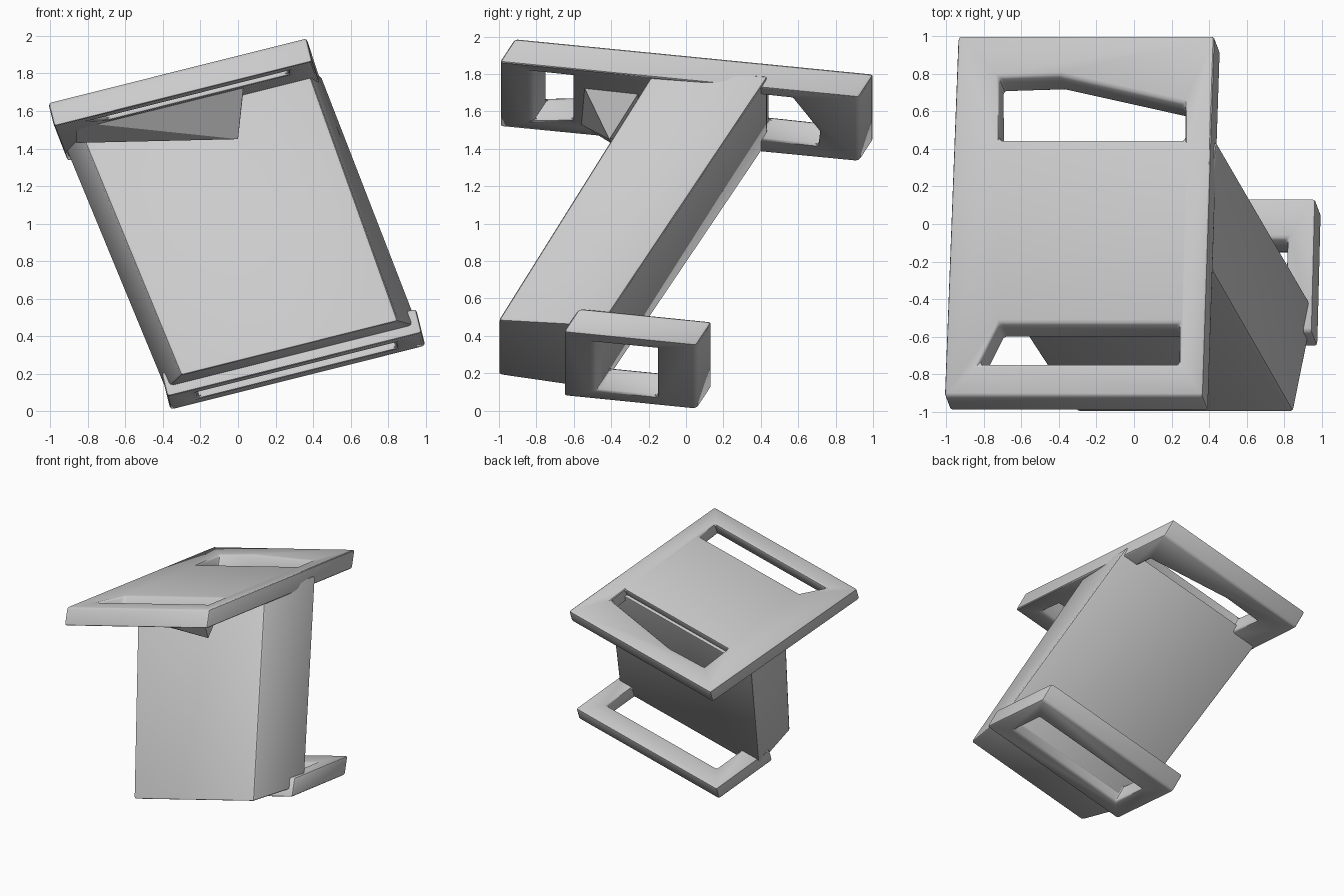
import bpy, bmesh, math
from mathutils import Matrix, Vector

cube = bpy.data.objects.get("Cube")
if cube:
    bpy.data.objects.remove(cube, do_unlink=True)

# Tilted frame: across the width, along the plates, through the thickness
across = Vector((0.97, 0, 0.243)).normalized()
along = Vector((0.025, 0.995, -0.1)).normalized()
normal = across.cross(along).normalized()
along = normal.cross(across)
frame = Matrix((across, along, normal)).transposed().to_4x4()
frame.translation = (0, 0, 1)

grey = bpy.data.materials.new("light_grey")
grey.use_nodes = True
grey.diffuse_color = (0.6, 0.6, 0.6, 1)
shader = next(n for n in grey.node_tree.nodes if n.type == 'BSDF_PRINCIPLED')
shader.inputs["Base Color"].default_value = (0.6, 0.6, 0.6, 1)

LEAN = 0.5  # ends and openings slope with the web


def finish(name, bm, matrix):
    bmesh.ops.recalc_face_normals(bm, faces=bm.faces)
    mesh = bpy.data.meshes.new(name)
    bm.to_mesh(mesh)
    bm.free()
    mesh.transform(matrix)
    mesh.materials.append(grey)
    obj = bpy.data.objects.new(name, mesh)
    bpy.context.collection.objects.link(obj)
    return obj


def loft(name, low, high, w0, w1):
    """Solid between two outlines at two heights."""
    bm = bmesh.new()
    a = [bm.verts.new((u, v, w0)) for u, v in low]
    b = [bm.verts.new((u, v, w1)) for u, v in high]
    bm.faces.new(a)
    bm.faces.new(b)
    for i in range(len(a)):
        j = (i + 1) % len(a)
        bm.faces.new((a[i], a[j], b[j], b[i]))
    return finish(name, bm, frame)


def leaning(name, outline, w0, w1, ref):
    """Outline given at height ref, swept along the lean."""
    def at(w):
        return [(u, v + LEAN * (w - ref)) for u, v in outline]
    return loft(name, at(w0), at(w1), w0, w1)


def box(u0, u1, v0, v1):
    return [(u0, v0), (u1, v0), (u1, v1), (u0, v1)]


def modify(obj, kind, **settings):
    mod = obj.modifiers.new(kind.lower(), kind)
    for key, value in settings.items():
        setattr(mod, key, value)
    bpy.context.view_layer.objects.active = obj
    bpy.ops.object.modifier_apply(modifier=mod.name)


def soften(obj, width=0.018):
    modify(obj, 'BEVEL', width=width, segments=2, limit_method='ANGLE',
           angle_limit=math.radians(35))
    bpy.ops.object.select_all(action='DESELECT')
    obj.select_set(True)
    bpy.ops.object.shade_smooth_by_angle(angle=math.radians(35))


def plate(name, outline, holes, w0, w1):
    obj = leaning(name, outline, w0, w1, w1)
    for hole in holes:
        cutter = leaning("opening_cutter", hole, w0 - 0.1, w1 + 0.1, w1)
        cutter.hide_render = True
        modify(obj, 'BOOLEAN', object=cutter, operation='DIFFERENCE', solver='EXACT')
        bpy.data.objects.remove(cutter, do_unlink=True)
    soften(obj)


# Upper plate with a tapered rear opening and a front opening
rear_opening = [(-0.56, 0.373), (0.46, 0.373), (0.455, 0.565),
                (-0.24, 0.715), (-0.57, 0.705)]
front_opening = [(-0.64, -0.825), (0.46, -0.825), (0.455, -0.61), (-0.535, -0.61)]
plate("upper_plate", [(-0.825, -1.0), (0.595, -1.0), (0.61, 0.93), (-0.80, 0.93)],
      [rear_opening, front_opening], 0.635, 0.77)

# Lower plate with one opening behind the web
plate("lower_plate", box(-0.59, 0.81, -0.5, 0.215),
      [box(-0.43, 0.66, -0.335, 0.0)], -0.865, -0.725)

# Slanted web joining the plates, slightly wider at the rear
web = loft("slanted_web",
           [(-0.49, -0.925), (0.70, -0.925), (0.80, -0.375), (-0.59, -0.375)],
           [(-0.70, -0.23), (0.56, -0.23), (0.62, 0.37), (-0.80, 0.37)],
           -0.81, 0.70)
soften(web)

# Tapered gusset under the upper plate, at the front of the web
bm = bmesh.new()
for p in ((-0.86, -0.40, 1.43), (0.0, -0.41, 1.45), (0.03, -0.24, 1.72),
          (0.03, -0.55, 1.74), (-0.86, -0.58, 1.54), (-0.82, -0.2, 1.54)):
    bm.verts.new(p)
bmesh.ops.convex_hull(bm, input=bm.verts)
finish("corner_gusset", bm, Matrix.Identity(4))
